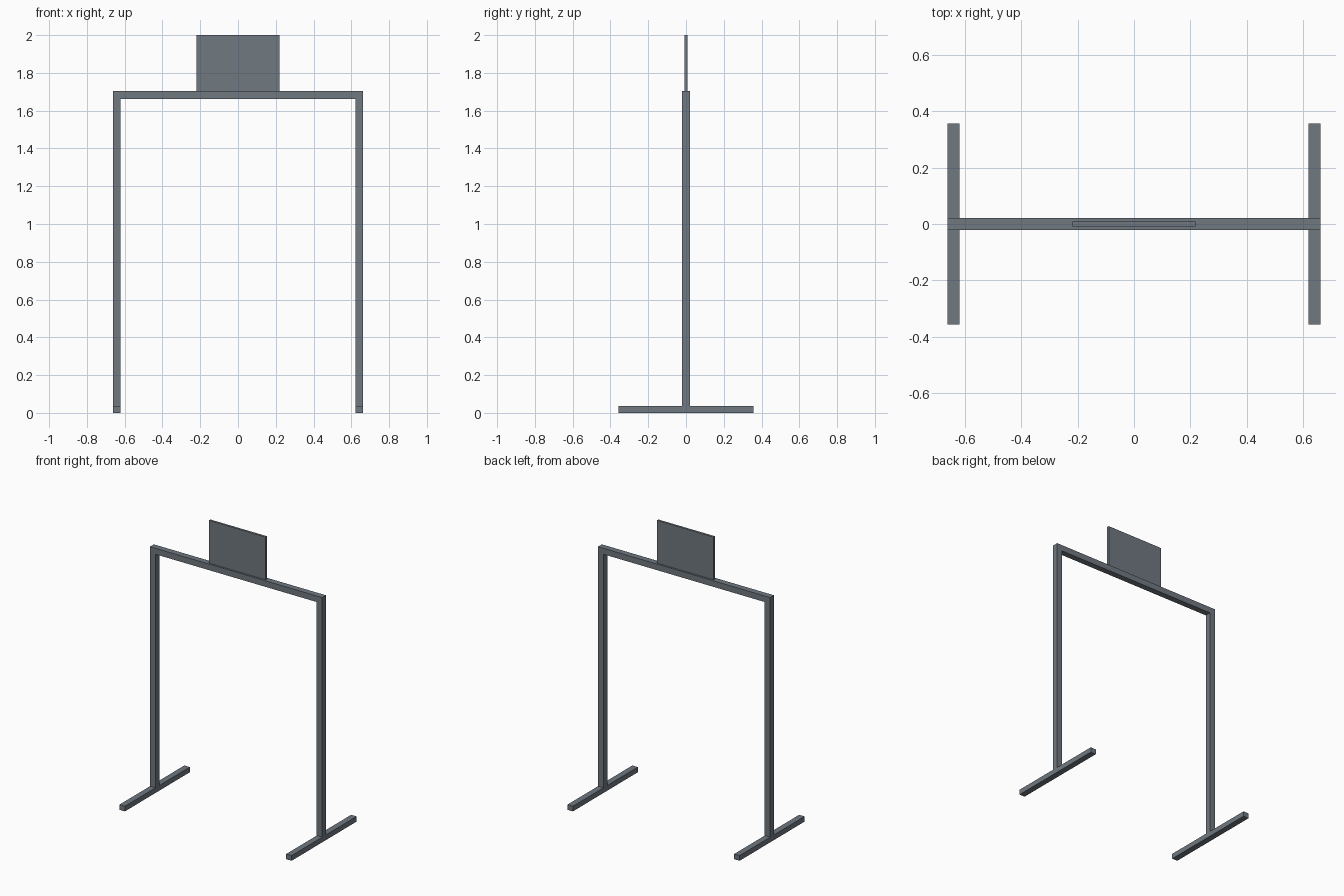
import bpy
import bmesh

if "Cube" in bpy.data.objects:
    bpy.data.objects.remove(bpy.data.objects["Cube"])

# One dull steel grey for the whole stand
steel = bpy.data.materials.new("steel grey")
steel.diffuse_color = (0.162, 0.188, 0.216, 1.0)
steel.use_nodes = True
steel.node_tree.nodes["Principled BSDF"].inputs["Base Color"].default_value = steel.diffuse_color


def box(name, x, y, z):
    """Box spanning the (min, max) ranges on each axis."""
    bm = bmesh.new()
    bmesh.ops.create_cube(bm, size=1.0)
    for v in bm.verts:
        v.co = [r[0] + (c + 0.5) * (r[1] - r[0]) for c, r in zip(v.co, (x, y, z))]
    mesh = bpy.data.meshes.new(name)
    bm.to_mesh(mesh)
    bm.free()
    mesh.materials.append(steel)
    obj = bpy.data.objects.new(name, mesh)
    bpy.context.collection.objects.link(obj)
    return obj


OUT, IN = 0.663, 0.621      # outer and inner faces of the posts
HALF = 0.021                # half depth of the square tube
FOOT_H, RAIL_LOW, RAIL_TOP = 0.036, 1.661, 1.703

# Floor feet and upright posts on both sides
for side, s in (("left", -1), ("right", 1)):
    xr = tuple(sorted((s * IN, s * OUT)))
    box(side + "_foot", xr, (-0.357, 0.357), (0.0, FOOT_H))
    box(side + "_post", xr, (-HALF, HALF), (FOOT_H, RAIL_LOW))

# Hanging rail across the top
box("top_rail", (-OUT, OUT), (-HALF, HALF), (RAIL_LOW, RAIL_TOP))

# Sign board standing on the rail
box("sign_board", (-0.219, 0.219), (-0.008, 0.008), (RAIL_TOP, 2.0))
